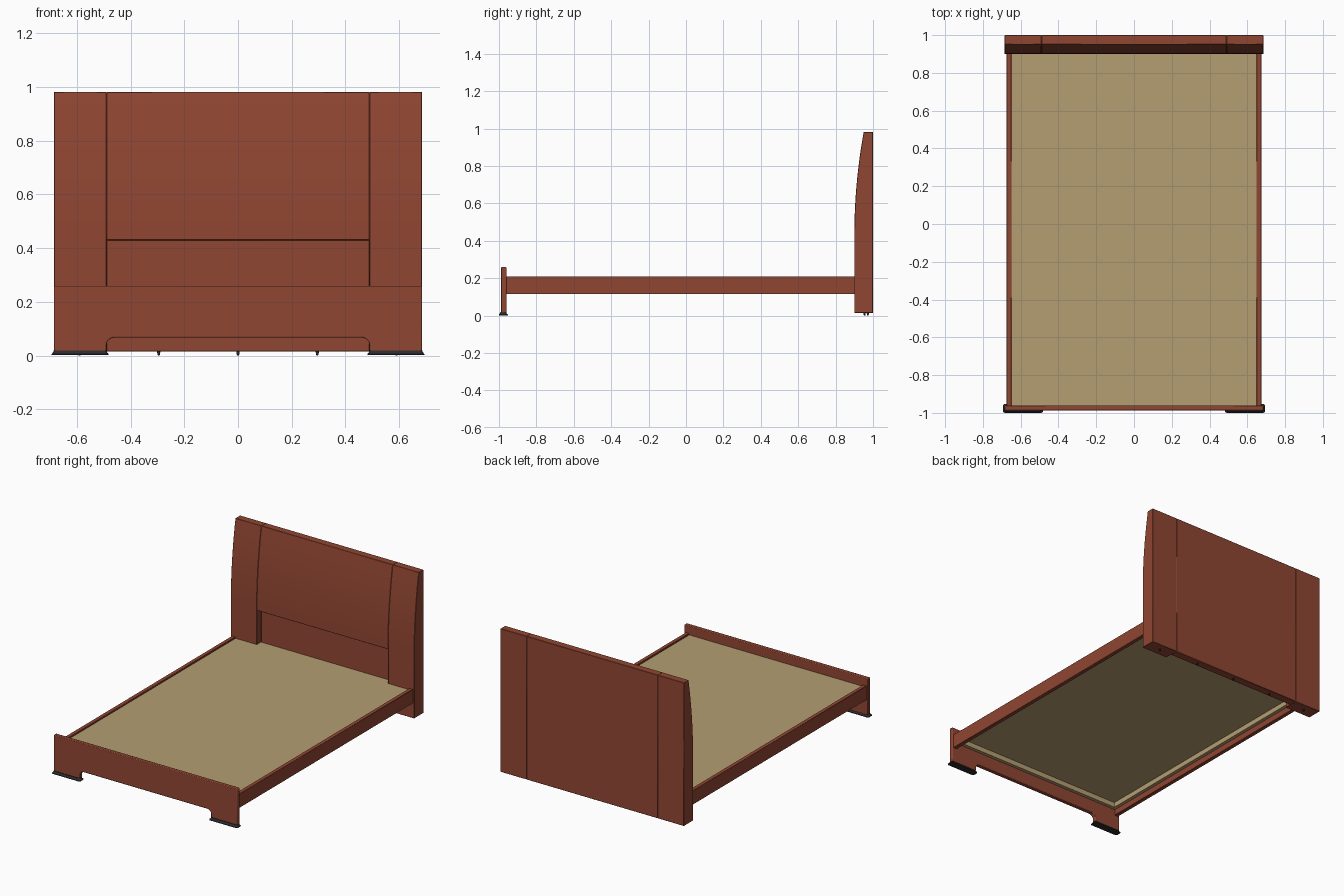
import bpy, bmesh, math

if "Cube" in bpy.data.objects:
    bpy.data.objects.remove(bpy.data.objects["Cube"])


def material(name, rgb):
    m = bpy.data.materials.new(name)
    m.diffuse_color = (*rgb, 1)
    m.use_nodes = True
    m.node_tree.nodes["Principled BSDF"].inputs["Base Color"].default_value = m.diffuse_color
    return m


WOOD = material("red brown wood", (0.28, 0.061, 0.032))
TAN = material("tan board", (0.46, 0.345, 0.17))
DARK = material("dark base", (0.025, 0.025, 0.027))


def finish(bm, name, mat, bevel=0.0, segments=1):
    bmesh.ops.recalc_face_normals(bm, faces=bm.faces)
    me = bpy.data.meshes.new(name)
    bm.to_mesh(me)
    bm.free()
    ob = bpy.data.objects.new(name, me)
    bpy.context.collection.objects.link(ob)
    me.materials.append(mat)
    if bevel:
        b = ob.modifiers.new("soft edges", 'BEVEL')
        b.width, b.segments, b.limit_method = bevel, segments, 'ANGLE'
        b.angle_limit = math.radians(50)
    bpy.ops.object.select_all(action='DESELECT')
    ob.select_set(True)
    bpy.context.view_layer.objects.active = ob
    bpy.ops.object.shade_smooth_by_angle(angle=math.radians(30))
    return ob


def loft(name, rings, mat, bevel=0.0, segments=1):
    """Join equal rings of points into a closed solid."""
    bm = bmesh.new()
    vs = [[bm.verts.new(p) for p in r] for r in rings]
    n = len(rings[0])
    for a, b in zip(vs, vs[1:]):
        for i in range(n):
            j = (i + 1) % n
            bm.faces.new((a[i], a[j], b[j], b[i]))
    bm.faces.new(vs[0])
    bm.faces.new(vs[-1])
    return finish(bm, name, mat, bevel, segments)


def box(name, x0, x1, y0, y1, z0, z1, mat, bevel=0.0):
    ring = [(x0, y0), (x1, y0), (x1, y1), (x0, y1)]
    return loft(name, [[(x, y, z) for x, y in ring] for z in (z0, z1)], mat, bevel)


# Headboard: curved front profile in y, z, cut into three panels
SEAM, HALF, TOP, CURVE = 0.49, 0.685, 0.982, 0.43
front = []
for i in range(17):
    t = i / 16
    front.append((0.90 + 0.05 * t * t, CURVE + (TOP - CURVE) * t))
side_profile = [(1.0, 0.015), (0.90, 0.015)] + front + [(1.0, TOP)]
# centre panel is set back below the curve
mid_profile = [(1.0, 0.015), (0.945, 0.015), (0.945, CURVE)] + front + [(1.0, TOP)]


def panel(name, x0, x1, profile):
    loft(name, [[(x, y, z) for y, z in profile] for x in (x0, x1)], WOOD, 0.002)


panel("headboard_centre_panel", -SEAM, SEAM, mid_profile)
for side, s in (("left", -1), ("right", 1)):
    panel(f"headboard_{side}_panel", s * SEAM, s * HALF, side_profile)


# Small glides under the headboard
def glide(name, x, y):
    rings = []
    for z, r in ((0.0, 0.002), (0.004, 0.005), (0.016, 0.006)):
        rings.append([(x + r * math.cos(a * math.pi / 6), y + r * math.sin(a * math.pi / 6), z)
                      for a in range(12)])
    loft(name, rings, DARK)


for i, (x, y) in enumerate([(-0.295, 0.972), (0, 0.972), (0.295, 0.972), (-0.59, 0.955), (0.59, 0.955)]):
    glide(f"headboard_glide_{i + 1}", x, y)

# Footboard: plank with a round-cornered cutout between the feet
ZB, ZC, R = 0.015, 0.067, 0.03
right = [(SEAM, ZB)]
for i in range(9):
    a = math.pi / 2 * i / 8
    right.append((SEAM - R + R * math.cos(a), ZC - R + R * math.sin(a)))
outline = [(HALF, 0.26), (HALF, ZB)] + right
outline += [(-x, z) for x, z in reversed(outline)]
loft("footboard", [[(x, y, z) for x, z in outline] for y in (-0.988, -0.96)], WOOD, 0.004, 2)


# Flared dark bases under the footboard
def rounded(x0, x1, y0, y1, grow, z, r=0.012):
    x0, x1, y0, y1 = x0 - grow, x1 + grow, y0 - grow, y1 + grow
    pts = []
    for k, (cx, cy) in enumerate(((x1 - r, y1 - r), (x0 + r, y1 - r), (x0 + r, y0 + r), (x1 - r, y0 + r))):
        for i in range(6):
            a = math.pi / 2 * (k + i / 5)
            pts.append((cx + r * math.cos(a), cy + r * math.sin(a), z))
    return pts


for side, s in (("left", -1), ("right", 1)):
    xa, xb = sorted((s * SEAM, s * HALF))
    steps = ((0.002, 0.009), (0.006, 0.009), (0.009, 0.006), (0.013, 0.003), (0.019, 0.001))
    loft(f"{side}_foot_base", [rounded(xa, xb, -0.991, -0.962, g, z) for z, g in steps], DARK)

# Side rails
for side, s in (("left", -1), ("right", 1)):
    xa, xb = sorted((s * 0.648, s * 0.675))
    box(f"{side}_rail", xa, xb, -0.962, 0.902, 0.115, 0.21, WOOD, 0.002)

# Mattress board with a rim of cleats below it
box("mattress_board", -0.648, 0.648, -0.96, 0.945, 0.188, 0.2, TAN)
for side, s in (("left", -1), ("right", 1)):
    xa, xb = sorted((s * 0.625, s * 0.648))
    box(f"{side}_cleat", xa, xb, -0.96, 0.90, 0.155, 0.188, TAN)
for side, y in (("front", -0.96), ("back", 0.88)):
    box(f"{side}_cleat", -0.625, 0.625, y, y + 0.023, 0.155, 0.188, TAN)
